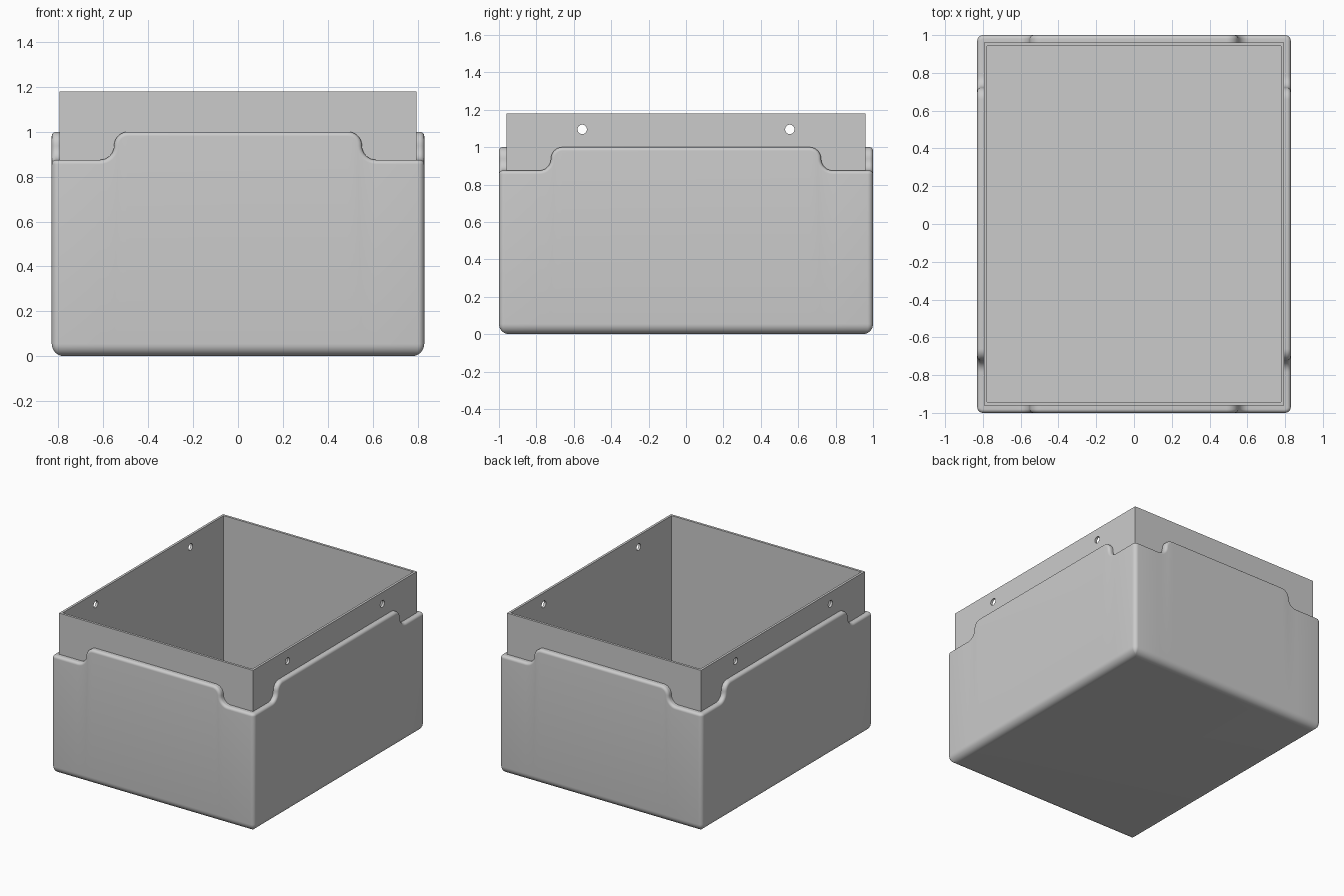
import bpy
import bmesh
from math import pi, sin, cos, radians

if "Cube" in bpy.data.objects:
    bpy.data.objects.remove(bpy.data.objects["Cube"])

HX, HY = 0.83, 1.0            # half width and half depth of the shell
TOP, DIP = 1.0, 0.875         # rim height along the sides and at the corners
CORNER, BASE, LIP = 0.03, 0.055, 0.02   # rounding radii
STEP = (TOP - DIP) / 2        # radius of the two arcs in each rim step
SEG = 8

grey = bpy.data.materials.new("light_grey")
grey.use_nodes = True
colour = (0.6, 0.6, 0.6, 1)
grey.diffuse_color = colour
grey.node_tree.nodes["Principled BSDF"].inputs["Base Color"].default_value = colour


def add_object(name, bm):
    bmesh.ops.recalc_face_normals(bm, faces=bm.faces)
    mesh = bpy.data.meshes.new(name)
    bm.to_mesh(mesh)
    bm.free()
    mesh.materials.append(grey)
    obj = bpy.data.objects.new(name, mesh)
    bpy.context.collection.objects.link(obj)
    return obj


def side_profile(half):
    """Rim outline of one side: position, height and outline normal."""
    start, mid = half - 0.34, TOP - STEP
    right = []
    for i in range(SEG + 1):
        t = pi / 2 * (1 - i / SEG)
        right.append((start + STEP * cos(t), mid + STEP * sin(t), cos(t), sin(t)))
    for i in range(1, SEG + 1):
        t = pi + pi / 2 * i / SEG
        right.append((start + STEP * (2 + cos(t)), mid + STEP * sin(t), -cos(t), -sin(t)))
    return [(-u, z, -nu, nz) for u, z, nu, nz in reversed(right)] + right


def ring(inset, drop=0.0, height=None):
    """Loop round the shell, at a fixed height or following the rim."""
    points = []
    r = max(CORNER - inset, 0.002)
    for k in range(4):
        half, away = (HX, HY) if k % 2 == 0 else (HY, HX)
        local = [(u - nu * drop, -(away - inset), z - nz * drop)
                 for u, z, nu, nz in side_profile(half)]
        for i in range(7):
            a = -pi / 2 + pi / 2 * i / 6
            local.append((half - inset - r + r * cos(a),
                          -(away - inset - r) + r * sin(a), DIP - drop))
        for x, y, z in local:
            for _ in range(k):
                x, y = -y, x
            points.append((x, y, z if height is None else height))
    return points


# Outer shell: rounded base, straight walls and a stepped, rounded rim
arc = [pi / 2 * i / SEG for i in range(SEG + 1)]
rings = [ring(BASE * (1 - sin(a)), height=BASE * (1 - cos(a))) for a in arc]
rings += [ring(LIP * (1 - cos(a)), LIP * (1 - sin(a))) for a in arc]
rings.append(ring(0.043))
bm = bmesh.new()
loops = [[bm.verts.new(p) for p in points] for points in rings]
bm.faces.new(loops[0])
for low, high in zip(loops, loops[1:]):
    for i in range(len(low)):
        j = (i + 1) % len(low)
        bm.faces.new((low[i], low[j], high[j], high[i]))
shell = add_object("outer_shell", bm)

# Inner liner: thin open box standing above the rim
bm = bmesh.new()
bmesh.ops.create_cube(bm, size=1)
for v in bm.verts:
    v.co = (v.co.x * 1.59, v.co.y * 1.92, 1.18 if v.co.z > 0 else 0.02)
lid = max(bm.faces, key=lambda f: f.calc_center_median().z)
bmesh.ops.inset_region(bm, faces=[lid], thickness=0.025)
well = bmesh.ops.extrude_face_region(bm, geom=[lid])["geom"]
for v in [g for g in well if isinstance(g, bmesh.types.BMVert)]:
    v.co.z = 0.04
if lid.is_valid:
    bmesh.ops.delete(bm, geom=[lid], context="FACES_ONLY")
liner = add_object("inner_liner", bm)

# Two round holes near the top of each long side
for y in (-0.555, 0.555):
    bpy.ops.mesh.primitive_cylinder_add(vertices=32, radius=0.025, depth=2,
                                        location=(0, y, 1.095), rotation=(0, pi / 2, 0))
    cutter = bpy.context.object
    cutter.name = "hole_cutter"
    cutter.hide_render = True
    cutter.data.materials.append(grey)
    cut = liner.modifiers.new("hole", "BOOLEAN")
    cut.operation = "DIFFERENCE"
    cut.object = cutter
    bpy.ops.object.select_all(action="DESELECT")
    bpy.context.view_layer.objects.active = liner
    liner.select_set(True)
    bpy.ops.object.modifier_apply(modifier=cut.name)
    bpy.data.objects.remove(cutter)

# Smooth the rounded parts and keep the edges sharp
for obj in (shell, liner):
    bpy.ops.object.select_all(action="DESELECT")
    bpy.context.view_layer.objects.active = obj
    obj.select_set(True)
    bpy.ops.object.shade_smooth_by_angle(angle=radians(30))
